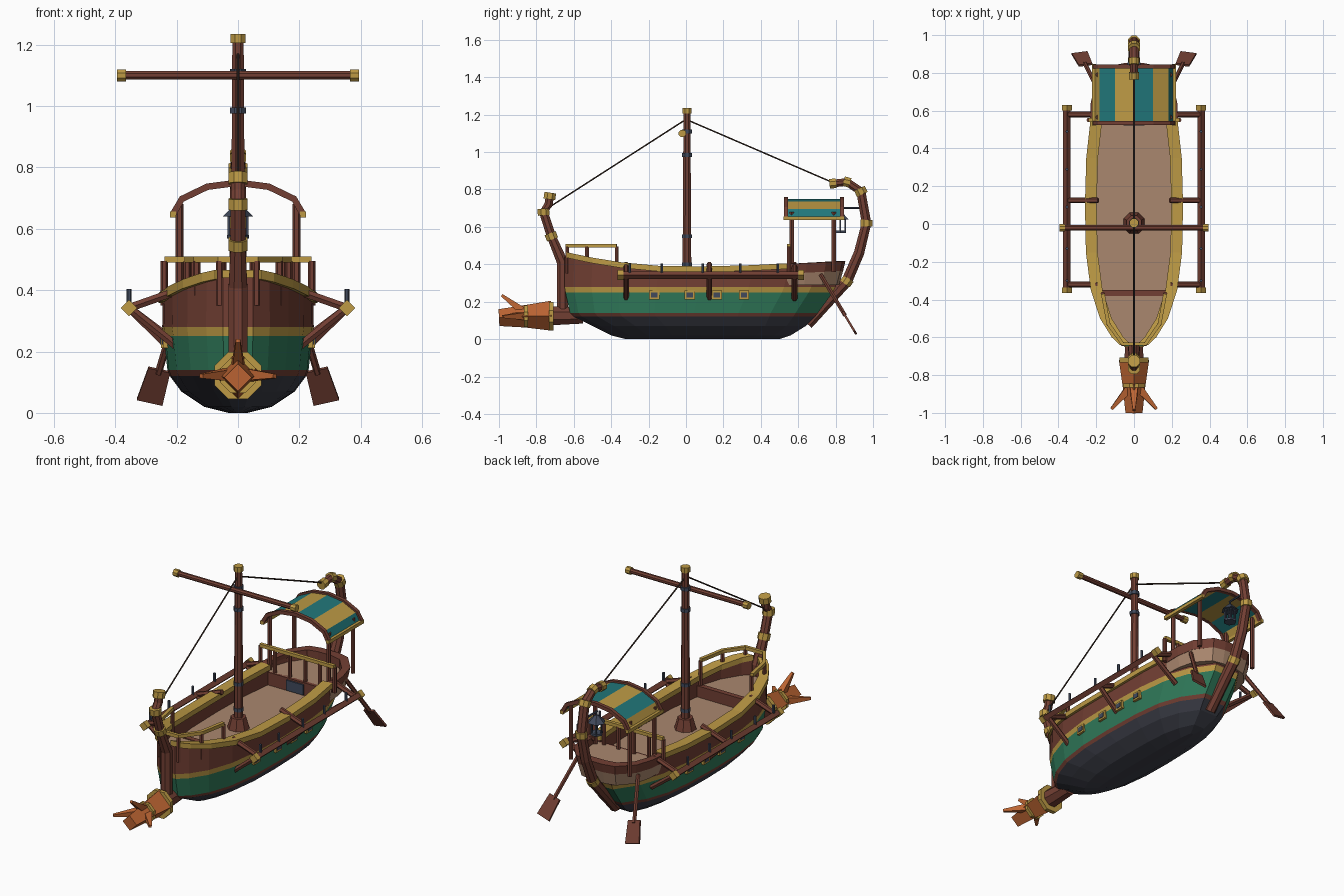
import bpy, bmesh, math
from mathutils import Vector as V

cube = bpy.data.objects.get("Cube")
if cube:
    bpy.data.objects.remove(cube, do_unlink=True)


def material(name, code):
    def lin(c):
        c /= 255
        return c / 12.92 if c <= 0.04 else ((c + 0.055) / 1.055) ** 2.4
    col = [lin(c) for c in bytes.fromhex(code)] + [1]
    m = bpy.data.materials.new(name)
    m.use_nodes = True
    m.diffuse_color = col
    m.node_tree.nodes["Principled BSDF"].inputs["Base Color"].default_value = col
    return m


WOOD = material("dark red wood", "723f33")
GOLD = material("old gold", "bd9a45")
GREEN = material("hull green", "307a5a")
BLACK = material("pitch black", "3c3e48")
TAN = material("deck tan", "aa876e")
TEAL = material("awning teal", "21777a")
COPPER = material("copper", "bd6533")
METAL = material("blue iron", "414a5c")
ROPE = material("rope", "44342b")


def loft(name, rows, mats, rule=None, caps=True):
    """Skin closed loops; rule(i) gives the material of band i."""
    bm = bmesh.new()
    vs = [[bm.verts.new(p) for p in row] for row in rows]
    n = len(rows[0])
    for i in range(len(rows) - 1):
        for j in range(n):
            k = (j + 1) % n
            f = bm.faces.new((vs[i][j], vs[i][k], vs[i + 1][k], vs[i + 1][j]))
            f.material_index = rule(i) if rule else 0
    if caps:
        bm.faces.new(vs[0])
        if caps != "first":
            last = bm.faces.new(vs[-1])
            last.material_index = rule(len(rows) - 2) if rule else 0
    bmesh.ops.recalc_face_normals(bm, faces=bm.faces)
    me = bpy.data.meshes.new(name)
    bm.to_mesh(me)
    bm.free()
    for m in mats if isinstance(mats, list) else [mats]:
        me.materials.append(m)
    ob = bpy.data.objects.new(name, me)
    bpy.context.collection.objects.link(ob)
    return ob


def sweep(name, pts, r, mat, sides=8, ref=None, diamond=False):
    """Polygonal bar along a path, with one radius or one per point."""
    pts = [V(p) for p in pts]
    rows = []
    for i, p in enumerate(pts):
        t = (pts[min(i + 1, len(pts) - 1)] - pts[max(i - 1, 0)]).normalized()
        side = V(ref) if ref else V((0, 0, 1) if abs(t.x) > 0.9 else (1, 0, 0))
        u = t.cross(side).normalized()
        w = t.cross(u)
        rad = r[i] if isinstance(r, list) else r
        turn = [math.tau * k / sides + (0 if diamond else math.pi / sides) for k in range(sides)]
        rows.append([p + rad * (math.cos(a) * u + math.sin(a) * w) for a in turn])
    return loft(name, rows, mat)


def box(name, c, s, mat):
    x, y, z = (d / 2 for d in s)
    return loft(name, [[V(c) + V((a * x, b * y, h * z)) for a, b in
                        ((-1, -1), (1, -1), (1, 1), (-1, 1))] for h in (-1, 1)], mat)


def ring(name, pts, i, r, mat=GOLD, half=0.018):
    p = V(pts[i])
    d = (V(pts[min(i + 1, len(pts) - 1)]) - V(pts[max(i - 1, 0)])).normalized() * half
    return sweep(name, [p - d, p + d], r, mat)


# Hull plan and sheer
PLAN = [(0, .2), (.034, .42), (.1, .67), (.2, .87), (.34, .98), (.5, 1),
        (.68, .97), (.81, .88), (.91, .68), (1, .32)]


def half_width(y):
    t = min(max((y + .65) / 1.48, 0), 1)
    for (a, fa), (b, fb) in zip(PLAN, PLAN[1:]):
        if t <= b:
            return .245 * (fa + (fb - fa) * (t - a) / (b - a))


def sheer(y):
    return .388 + (.19 if y < 0 else .06) * y * y


# Hull: z, bow y, stern y, half width
LEVELS = [(0, -.32, .5, .03), (.02, -.4, .56, .11), (.07, -.5, .64, .185),
          (.12, -.6, .69, .222), (.14, -.62, .705, .23), (.25, -.645, .785, .242),
          (.28, -.65, .8, .247), (None, -.65, .83, .245)]
rows = []
for z, y0, y1, w in LEVELS:
    right = [(w * f, y0 + (y1 - y0) * t) for t, f in PLAN]
    loop = right + [(-x, y) for x, y in reversed(right)]
    rows.append([(x, y, sheer(y) - .027 if z is None else z) for x, y in loop])
loft("hull", rows, [BLACK, WOOD, GREEN, GOLD],
     lambda i: (0, 0, 0, 1, 2, 3, 1)[i], caps="first")

# Gunwale and inner bulwark on each side
STATIONS = [-.64, -.6, -.5, -.35, -.15, .1, .35, .54]
for s, label in ((1, "left"), (-1, "right")):
    def rail(name, outer, inner, low, high, mat):
        loft(label + name, [[(s * max(half_width(y) + dx, .01), y, z(y)) for dx, z in
             ((outer, low), (outer, high), (inner, high), (inner, low))] for y in STATIONS], mat)
    rail("_gunwale", .015, -.047, lambda y: sheer(y) - .03, sheer, GOLD)
    rail("_inner_bulwark", -.012, -.04, lambda y: .27, lambda y: sheer(y) - .02, WOOD)


# Decks and steps
def deck(name, ys, z):
    loft(name, [[(s * (half_width(y) - .025), y, h) for s, h in
         ((-1, z - .02), (1, z - .02), (1, z), (-1, z))] for y in ys], TAN)


deck("main_deck", [-.4, -.15, .1, .35, .55], .29)
deck("fore_deck", [-.63, -.6, -.5, -.37], .35)
box("fore_step", (0, -.365, .315), (.38, .03, .08), WOOD)
box("aft_bulkhead", (0, .54, .325), (.42, .02, .08), WOOD)
box("aft_door", (0, .526, .325), (.11, .01, .06), METAL)

# Stern platform with bulwark
EDGE = [(.225, .54), (.22, .64), (.195, .74), (.12, .825), (.05, .84)]
EDGE += [(-x, y) for x, y in reversed(EDGE)]
loft("stern_platform", [[(x * k, .54 + (y - .54) * k, z) for x, y in EDGE]
                        for k, z in ((.93, .29), (1, .365))], TAN)
loft("stern_bulwark", [[(x * k, .54 + (y - .54) * k, z + .05 * (y - .54)) for k, z in
     ((1, .35), (1.04, .402), (.87, .402), (.87, .35))] for x, y in EDGE], WOOD)

# Stem and stern posts
stem = [(0, -.66, .1), (0, -.66, .41), (0, -.72, .55), (0, -.762, .68), (0, -.735, .72), (0, -.728, .765)]
sweep("stem_post", stem, [.033, .033, .026, .026, .024, .024], WOOD)
for i in (2, 3, 5):
    ring("stem_band", stem, i, .034)
stern = [(0, .65, .08), (0, .86, .31), (0, .925, .46), (0, .965, .62), (0, .935, .79),
         (0, .86, .84), (0, .785, .832)]
sweep("stern_post", stern, [.032, .032, .03, .028, .027, .024, .022], WOOD)
for i in (1, 3, 4, 5, 6):
    ring("stern_band", stern, i, .034 if i < 5 else .028)

# Ram
sweep("ram_shaft", [(0, -.55, .125), (0, -.72, .125)], [.045, .055], WOOD)
sweep("ram_collar", [(0, -.708, .122), (0, -.732, .122)], .083, GOLD)
sweep("ram_head", [(0, -.72, .125), (0, -.86, .122), (0, -1, .115)], [.08, .06, .045],
      COPPER, 4, diamond=True)
sweep("ram_band", [(0, -.845, .122), (0, -.865, .122)], .062, GOLD)
for name, tip in (("left", (.12, -.98, .12)), ("right", (-.12, -.98, .12)), ("upper", (0, -.985, .235))):
    sweep(name + "_ram_spike", [(0, -.84, .125), tip], [.035, .01], COPPER, 4, ref=(.1, 0, 1) if tip[0] else None)

# Mast, yard and stays
sweep("mast", [(0, .005, .28), (0, .005, 1.21)], [.026, .02], WOOD)
sweep("mast_foot", [(0, .005, .285), (0, .005, .355)], [.062, .042], WOOD)
sweep("mast_cap", [(0, .005, 1.205), (0, .005, 1.235)], .026, GOLD)
for z in (.4, .55, .985, 1.11):
    sweep("mast_band", [(0, .005, z - .01), (0, .005, z + .01)], .028, METAL)
sweep("yard", [(-.38, -.02, 1.1), (.38, -.02, 1.1)], .015, WOOD)
for s in (-1, 1):
    sweep("yard_cap", [(s * .365, -.02, 1.1), (s * .395, -.02, 1.1)], .021, GOLD)
sweep("fore_stay", [(0, -.755, .69), (0, 0, 1.175)], .0045, ROPE, 6)
sweep("back_stay", [(0, 0, 1.175), (0, .79, .835)], .0045, ROPE, 6)

# Bow and aft railings
bow = [(.165, -.37, .5), (.135, -.53, .5), (.06, -.635, .5)]
bow += [(-x, y, z) for x, y, z in reversed(bow)]
sweep("bow_rail", bow, .014, GOLD, 4, ref=(0, 0, 1))
aft = [(x, .55, .5) for x in (-.24, -.145, -.05, .05, .145, .24)]
sweep("aft_rail", aft, .014, GOLD, 4, ref=(0, 0, 1))
for x, y, z in bow + aft:
    sweep("rail_post", [(x, y, .35), (x, y, z - .005)], .012, WOOD, 6)

# Awning with striped segments
ARCH = [(.21, .65), (.183, .697), (.1, .737), (0, .75), (-.1, .737), (-.183, .697), (-.21, .65)]
loft("awning", [[(x, y, z + h) for y, h in ((.535, 0), (.835, 0), (.835, -.01), (.535, -.01))]
                for x, z in ARCH], [TEAL, GOLD], lambda i: i % 2)
for y in (.535, .835):
    sweep("awning_arch", [(x, y, z) for x, z in ARCH], .015, WOOD, 4, ref=(0, 1, 0))
for s in (-1, 1):
    sweep("awning_edge", [(s * .212, .522, .647), (s * .212, .848, .647)], .014, GOLD, 4)
    for y in (.565, .79):
        sweep("awning_post", [(s * .19, y, .36), (s * .19, y, .68)], .013, WOOD, 6)

# Lantern on an arm from the stern post
sweep("lantern_arm", [(0, .96, .7), (0, .82, .7)], .006, METAL, 6)
sweep("lantern_hook", [(0, .825, .7), (0, .825, .66)], .005, METAL, 6)
sweep("lantern_roof", [(0, .825, .64), (0, .825, .68)], [.05, .01], METAL, 6)
sweep("lantern_base", [(0, .825, .568), (0, .825, .58)], .036, METAL, 6)
for k in range(6):
    a = math.tau * (k + .5) / 6
    x, y = .03 * math.sin(a), .825 + .03 * math.cos(a)
    sweep("lantern_bar", [(x, y, .57), (x, y, .645)], .005, METAL, 4)

# Outriggers, gun ports and steering oars on both sides
for s, label in ((1, "left"), (-1, "right")):
    X = s * .355
    sweep(label + "_outrigger", [(X, -.35, .342), (X, .61, .342)], .02, WOOD, 4, diamond=True)
    for y in (-.35, .615):
        sweep(label + "_outrigger_cap", [(X, y - .015, .342), (X, y + .015, .342)], .027, GOLD, 4, diamond=True)
    for y in (-.32, .125, .58):
        for end in ((s * .19, y, .4), (s * (half_width(y) - .02), y, .215)):
            sweep(label + "_outrigger_strut", [end, (X, y, .342)], .015, WOOD, 6, ref=(0, 1, 0))
    for y in (-.3, -.13, .09, .29, .49):
        sweep(label + "_oar_pin", [(X, y, .345), (X, y, .403)], .008, METAL, 6)
    for y in (-.17, .02, .165, .31):
        x = s * (half_width(y) - .004)
        box(label + "_port_frame", (x, y, .236), (.022, .055, .048), GOLD)
        box(label + "_port_lid", (x + s * .009, y, .236), (.01, .034, .027), METAL)
    top, tip = V((s * .195, .72, .345)), V((s * .288, .905, .035))
    sweep(label + "_oar_shaft", [top, top.lerp(tip, .7)], .012, WOOD, 6)
    along = (tip - top).normalized()
    wide = (V((1, 0, 0)) - along * along.x).normalized() * .043
    thick = along.cross(wide).normalized() * .006
    loft(label + "_oar_blade", [[p + a * k * wide + b * thick for a, b in
         ((-1, -1), (1, -1), (1, 1), (-1, 1))] for p, k in ((top.lerp(tip, .66), .85), (tip, 1))], WOOD)
